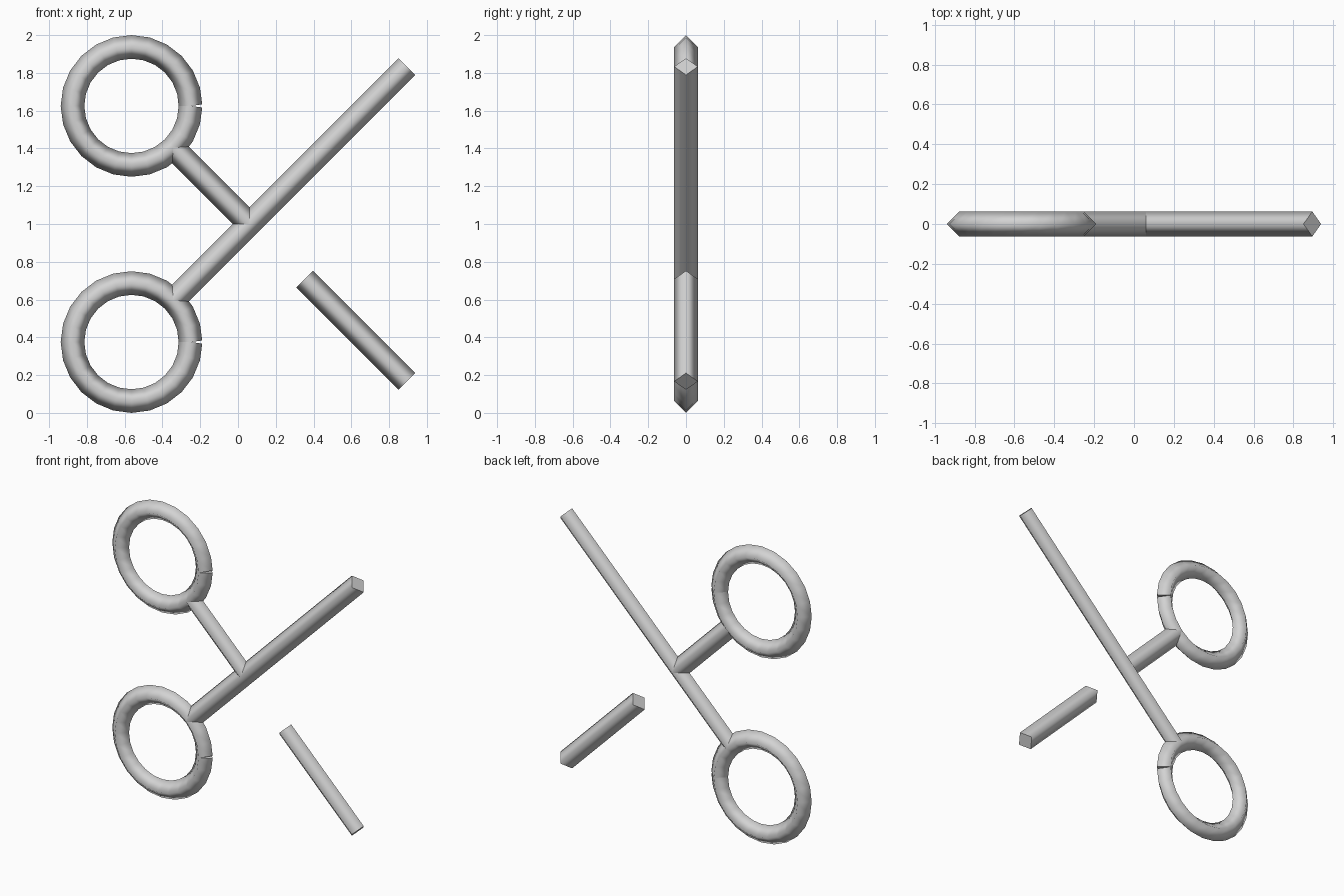
import bpy, bmesh, math
from mathutils import Vector

if "Cube" in bpy.data.objects:
    bpy.data.objects.remove(bpy.data.objects["Cube"])

UNIT = 2 / 19.2          # one drawing unit in scene units
TUBE = 0.6 * UNIT        # half-width of the diamond section
RING_SIDES = 24

metal = bpy.data.materials.new("light grey")
metal.diffuse_color = (0.65, 0.65, 0.65, 1)
metal.use_nodes = True
metal.node_tree.nodes["Principled BSDF"].inputs["Base Color"].default_value = metal.diffuse_color


def point(px, pz):
    """Drawing position (right, up from the middle) to scene position."""
    return Vector(((px - 11.412) * UNIT, 0, 1 + pz * UNIT))


def tube(name, path):
    """Sweep a diamond section along an open path in the xz plane."""
    bm = bmesh.new()
    y = Vector((0, 1, 0))
    rows = []
    for i, p in enumerate(path):
        before = (p - path[max(i - 1, 0)]).normalized()
        after = (path[min(i + 1, len(path) - 1)] - p).normalized()
        side = (before + after).normalized().cross(y)
        rows.append([bm.verts.new(p + d * TUBE) for d in (side, y, -side, -y)])
    for a, b in zip(rows, rows[1:]):
        for k in range(4):
            n = (k + 1) % 4
            bm.faces.new((a[k], a[n], b[n], b[k])).smooth = True
    # flat end caps with crisp borders
    for row in (rows[0], rows[-1]):
        cap = bm.faces.new(row)
        for e in cap.edges:
            e.smooth = False
    bmesh.ops.recalc_face_normals(bm, faces=bm.faces)
    mesh = bpy.data.meshes.new(name)
    bm.to_mesh(mesh)
    bm.free()
    mesh.materials.append(metal)
    bpy.context.collection.objects.link(bpy.data.objects.new(name, mesh))


# finger rings, each an open loop whose ends meet on the right
for name, pz in (("upper_finger_ring", 6), ("lower_finger_ring", -6)):
    angles = [2 * math.pi * i / RING_SIDES for i in range(RING_SIDES + 1)]
    tube(name, [point(6 + 3 * math.cos(a), pz + 3 * math.sin(a)) for a in angles])

# long blade runs through; the crossing blade is broken by a gap
tube("long_blade", [point(20, 8), point(8.12, -3.88)])
tube("short_blade_tip", [point(14.8, -2.8), point(20, -8)])
tube("short_blade_shank", [point(8.12, 3.88), point(12, 0)])
